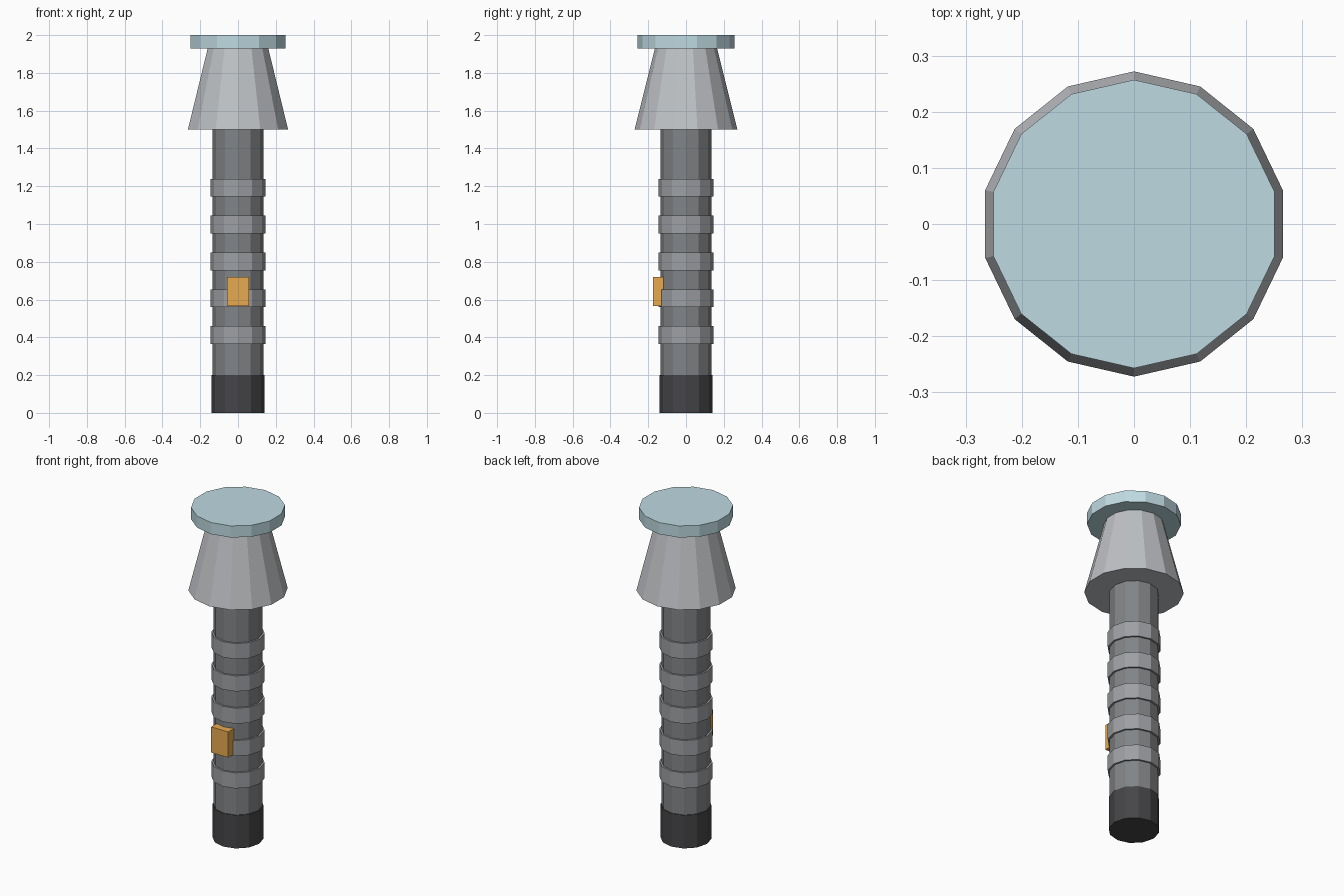
import bpy

if "Cube" in bpy.data.objects:
    bpy.data.objects.remove(bpy.data.objects["Cube"])


def material(name, rgb):
    m = bpy.data.materials.new(name)
    m.diffuse_color = (*rgb, 1)
    m.use_nodes = True
    m.node_tree.nodes["Principled BSDF"].inputs["Base Color"].default_value = m.diffuse_color
    return m


dark = material("dark_rubber", (0.06, 0.06, 0.065))
body = material("body_grey", (0.22, 0.23, 0.24))
grip = material("grip_grey", (0.34, 0.35, 0.37))
metal = material("head_grey", (0.52, 0.54, 0.56))
glass = material("lens_glass", (0.52, 0.70, 0.76))
amber = material("button_amber", (0.80, 0.40, 0.08))


def tube(name, sides, r_low, r_high, z0, z1, mat):
    bpy.ops.mesh.primitive_cone_add(vertices=sides, radius1=r_low, radius2=r_high,
                                    depth=z1 - z0, location=(0, 0, (z0 + z1) / 2))
    ob = bpy.context.object
    ob.name = name
    ob.data.materials.append(mat)
    return ob


# Handle and tail cap
tube("handle", 12, 0.135, 0.135, 0.1, 1.52, body)
tube("tail_cap", 12, 0.14, 0.14, 0.0, 0.2, dark)

# Five evenly spaced grip rings
for i in range(5):
    z = 0.412 + i * 0.195
    tube(f"grip_ring_{i + 1}", 12, 0.146, 0.146, z - 0.047, z + 0.047, grip)

# Tapered head and wide lens disc
tube("head", 14, 0.272, 0.162, 1.5, 1.94, metal)
tube("lens", 14, 0.257, 0.257, 1.93, 2.0, glass)

# Switch on the front of the handle
bpy.ops.mesh.primitive_cube_add(size=1, location=(0, -0.145, 0.643))
button = bpy.context.object
button.name = "switch_button"
button.scale = (0.114, 0.06, 0.155)
button.data.materials.append(amber)
